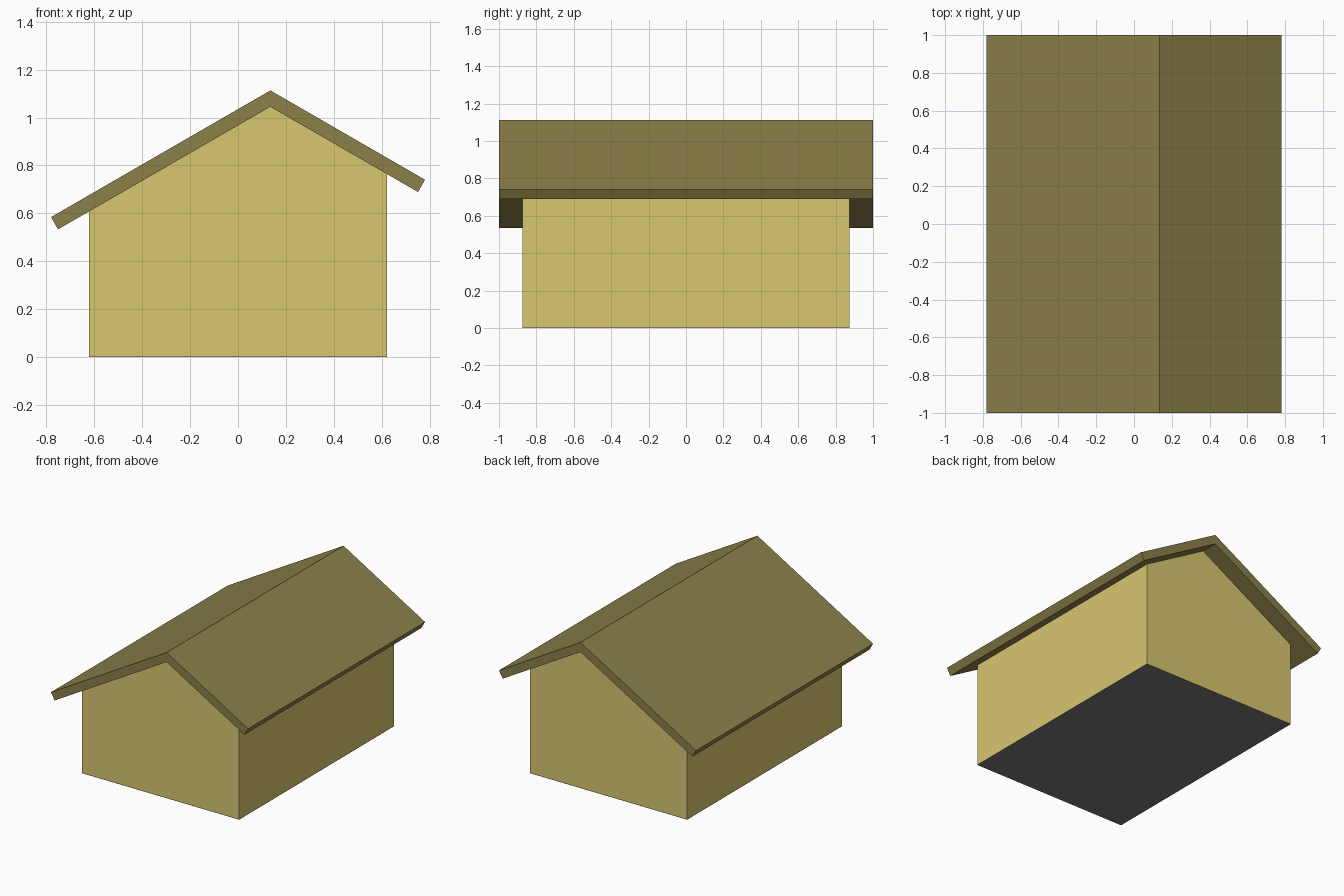
import bpy
import bmesh
import math

if "Cube" in bpy.data.objects:
    bpy.data.objects.remove(bpy.data.objects["Cube"])

SLOPE = math.tan(math.radians(30))
RIDGE_X, RIDGE_Z = 0.135, 1.113      # off-centre roof ridge
T = 0.059                            # thickness of roof and walls
DROP = T / math.cos(math.radians(30))
W, D = 0.622, 0.875                  # half width and half depth of the walls
BASE = 0.001


def material(name, rgb):
    m = bpy.data.materials.new(name)
    m.diffuse_color = (*rgb, 1)
    m.use_nodes = True
    m.node_tree.nodes["Principled BSDF"].inputs["Base Color"].default_value = m.diffuse_color
    return m


def extrude_profile(name, profile, y0, y1, mat):
    """Closed prism from an (x, z) profile running from y0 to y1."""
    bm = bmesh.new()
    face = bm.faces.new([bm.verts.new((x, y0, z)) for x, z in profile])
    new = bmesh.ops.extrude_face_region(bm, geom=[face])["geom"]
    verts = [v for v in new if isinstance(v, bmesh.types.BMVert)]
    bmesh.ops.translate(bm, verts=verts, vec=(0, y1 - y0, 0))
    bmesh.ops.recalc_face_normals(bm, faces=bm.faces)
    mesh = bpy.data.meshes.new(name)
    bm.to_mesh(mesh)
    bm.free()
    mesh.materials.append(mat)
    obj = bpy.data.objects.new(name, mesh)
    bpy.context.collection.objects.link(obj)
    return obj


def under(x):
    """Height of the roof underside at x."""
    return RIDGE_Z - DROP - abs(x - RIDGE_X) * SLOPE


wall_mat = material("wall_yellow", (0.69, 0.565, 0.162))
roof_mat = material("roof_olive", (0.258, 0.216, 0.067))
floor_mat = material("floor_grey", (0.19, 0.19, 0.19))

# Front and back gable walls
gable = [(-W, BASE), (W, BASE), (W, under(W)),
         (RIDGE_X, under(RIDGE_X)), (-W, under(-W))]
for name, s in (("front_wall", -1), ("back_wall", 1)):
    extrude_profile(name, gable, s * D, s * (D - T), wall_mat)

# Side walls, with tops cut to the roof slope
for name, s in (("left_wall", -1), ("right_wall", 1)):
    xo, xi = s * W, s * (W - T)
    side = [(xo, BASE), (xi, BASE), (xi, under(xi)), (xo, under(xo))]
    extrude_profile(name, side, -(D - T), D - T, wall_mat)

# Roof slabs meeting in a plumb cut at the ridge, eaves cut square
for name, s in (("left_roof", -1), ("right_roof", 1)):
    eave = s * 0.78
    low = eave - s * T * 0.5
    slab = [(RIDGE_X, RIDGE_Z), (eave, under(eave) + DROP),
            (low, under(low)), (RIDGE_X, under(RIDGE_X))]
    extrude_profile(name, slab, -1, 1, roof_mat)

# Floor sheet
bpy.ops.mesh.primitive_plane_add(size=2)
floor = bpy.context.object
floor.name = "floor"
floor.scale = (W, D, 1)
floor.data.materials.append(floor_mat)
